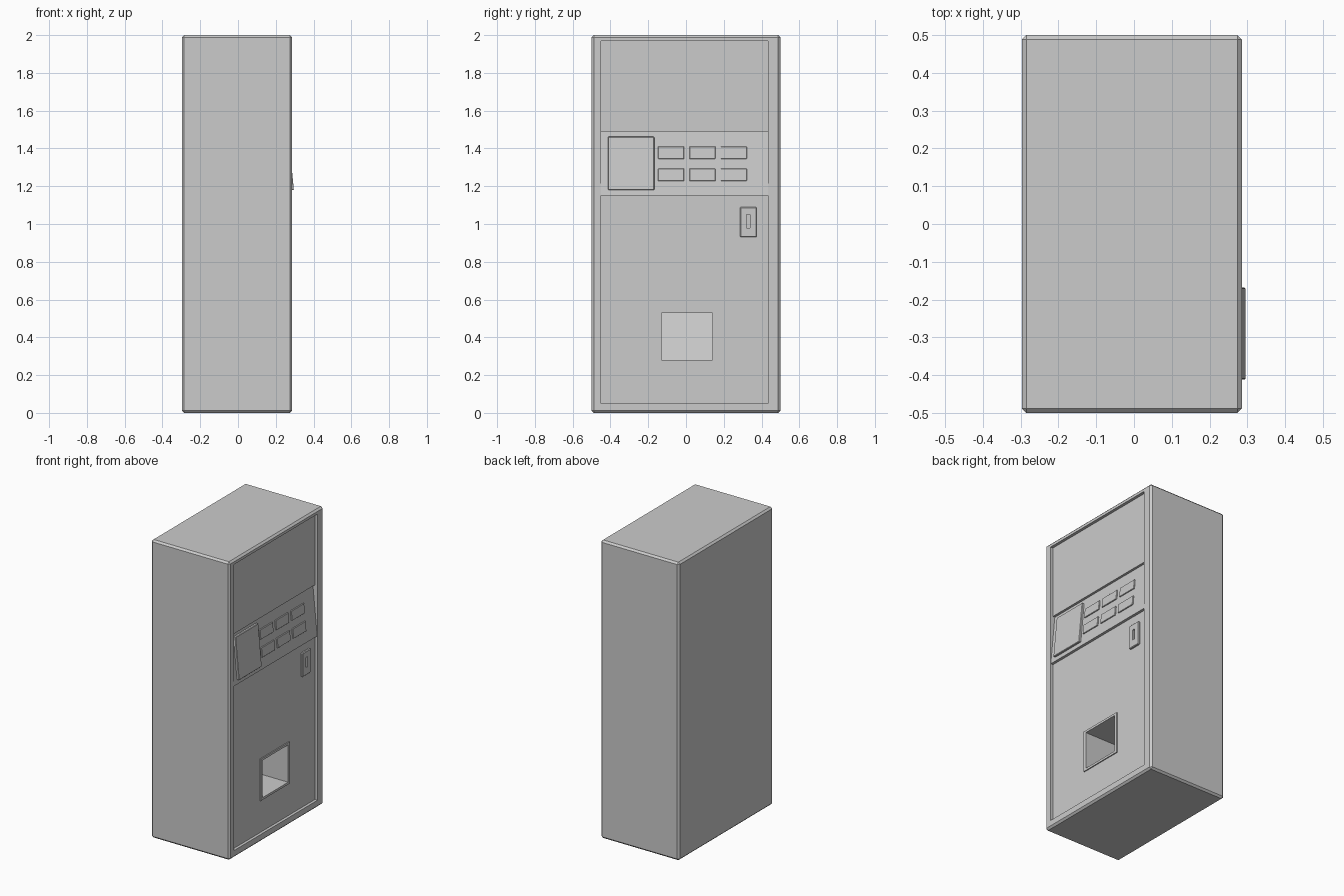
import bpy, bmesh

if "Cube" in bpy.data.objects:
    bpy.data.objects.remove(bpy.data.objects["Cube"])


def prism(name, profile, y0, y1, bevel=0):
    """Extrude an x-z profile along y, optionally chamfered."""
    bm = bmesh.new()
    f = bm.faces.new([bm.verts.new((x, y0, z)) for x, z in profile])
    ret = bmesh.ops.extrude_face_region(bm, geom=[f])
    verts = [v for v in ret["geom"] if isinstance(v, bmesh.types.BMVert)]
    bmesh.ops.translate(bm, verts=verts, vec=(0, y1 - y0, 0))
    bmesh.ops.recalc_face_normals(bm, faces=bm.faces)
    if bevel:
        bmesh.ops.bevel(bm, geom=bm.edges[:], offset=bevel, segments=1,
                        profile=0.5, affect='EDGES')
    me = bpy.data.meshes.new(name)
    bm.to_mesh(me)
    bm.free()
    ob = bpy.data.objects.new(name, me)
    bpy.context.collection.objects.link(ob)
    return ob


def box(name, x0, x1, y0, y1, z0, z1, bevel=0):
    return prism(name, [(x0, z0), (x1, z0), (x1, z1), (x0, z1)], y0, y1, bevel)


def cut(target, cutter):
    cutter.hide_render = True
    cutter.hide_viewport = True
    cutter.display_type = 'WIRE'
    m = target.modifiers.new(cutter.name, 'BOOLEAN')
    m.operation = 'DIFFERENCE'
    m.solver = 'EXACT'
    m.object = cutter


def slope_x(z):
    """Front of the tilted control panel: bottom leans out."""
    return 0.284 - 0.094 * (z - 1.15)


def on_panel(name, y0, y1, z0, z1, height, bevel):
    """Raised plate lying on the tilted control panel."""
    a, b = slope_x(z0), slope_x(z1)
    return prism(name, [(a - 0.008, z0), (a + height, z0),
                        (b + height, z1), (b - 0.008, z1)], y0, y1, bevel)


DOOR = 0.267

# Cabinet with chamfered edges and recessed door
cabinet = box("cabinet", -0.297, 0.286, -0.5, 0.5, 0, 2, 0.012)
cut(cabinet, box("door_recess_cutter", DOOR, 0.4, -0.45, 0.435, 0.05, 1.97))
cut(cabinet, box("panel_pocket_cutter", 0.235, 0.41, -0.4495, 0.4345, 1.15, 1.49))

# Delivery opening with tilted back wall
cut(cabinet, prism("chute_cutter", [(0.42, 0.28), (0.42, 0.53), (0.01, 0.53), (0.07, 0.28)],
                   -0.13, 0.14))

# Thin rim round the opening
for name, y0, y1, z0, z1 in (("chute_rim_bottom", -0.15, 0.16, 0.265, 0.28),
                             ("chute_rim_top", -0.15, 0.16, 0.53, 0.545),
                             ("chute_rim_left", -0.15, -0.13, 0.28, 0.53),
                             ("chute_rim_right", 0.14, 0.16, 0.28, 0.53)):
    box(name, DOOR - 0.005, DOOR + 0.007, y0, y1, z0, z1)

# Tilted control panel
prism("control_panel", [(0.234, 1.151), (slope_x(1.151), 1.151),
                        (slope_x(1.489), 1.489), (0.234, 1.489)], -0.449, 0.434)

# Display screen
on_panel("screen", -0.412, -0.168, 1.18, 1.462, 0.0145, 0.003)

# Selection buttons, two rows of three
for z0 in (1.228, 1.345):
    for i in range(3):
        y0 = -0.148 + i * 0.166
        on_panel("button", y0, y0 + 0.138, z0, z0 + 0.065, 0.007, 0.002)

# Lock plate with key slot
lock = box("lock_plate", DOOR - 0.01, DOOR + 0.013, 0.286, 0.374, 0.93, 1.09, 0.004)
cut(lock, box("key_slot_cutter", DOOR + 0.002, 0.4, 0.321, 0.338, 0.98, 1.05))
